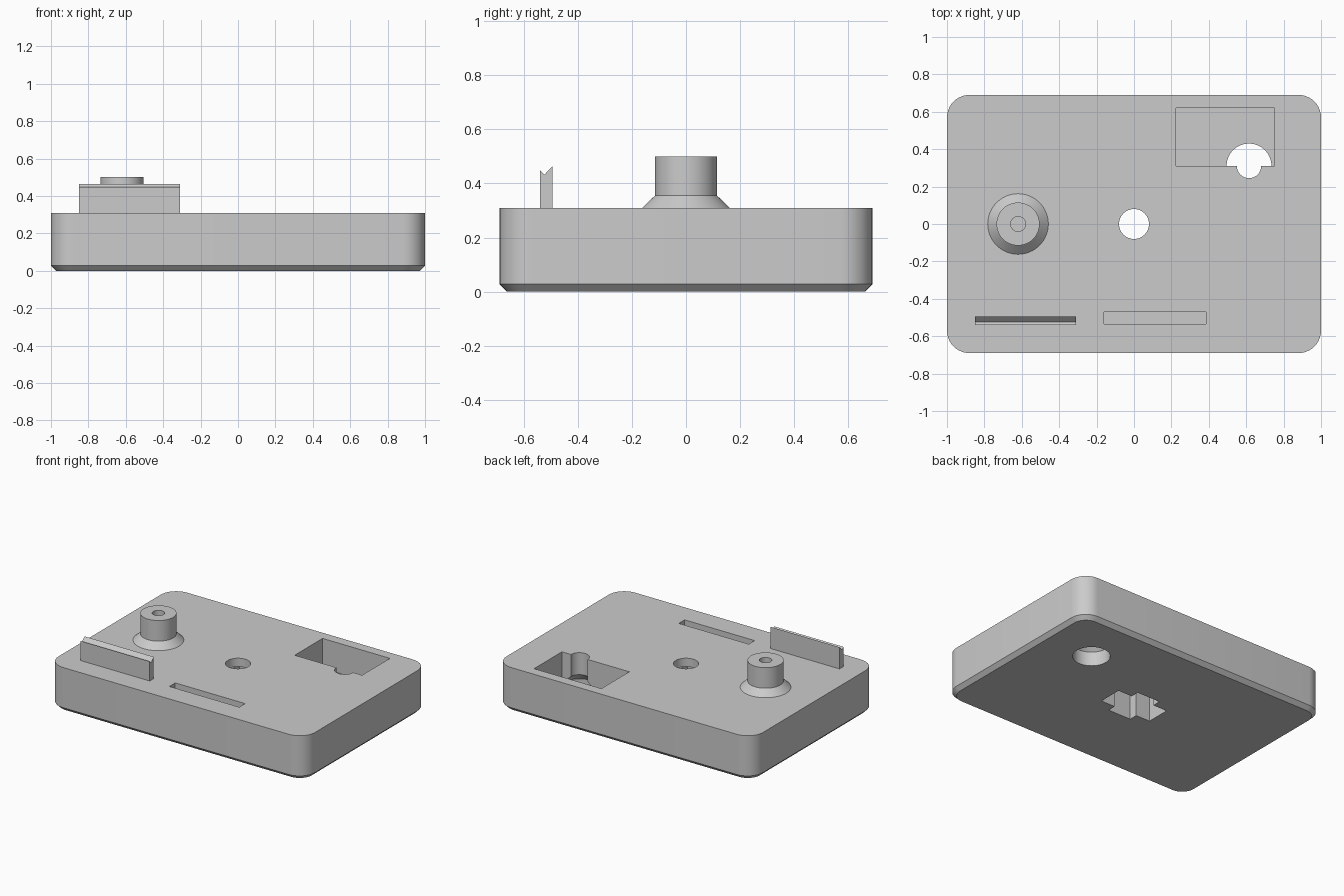
import bpy, bmesh, math

cube = bpy.data.objects.get("Cube")
if cube:
    bpy.data.objects.remove(cube, do_unlink=True)

grey = bpy.data.materials.new("light_grey")
grey.use_nodes = True
COLOUR = (0.6, 0.6, 0.6, 1)
grey.diffuse_color = COLOUR
grey.node_tree.nodes["Principled BSDF"].inputs["Base Color"].default_value = COLOUR

TOP = 0.31
HALF_Y = 0.69


def make_object(name, bm):
    bmesh.ops.recalc_face_normals(bm, faces=bm.faces)
    mesh = bpy.data.meshes.new(name)
    bm.to_mesh(mesh)
    bm.free()
    mesh.materials.append(grey)
    obj = bpy.data.objects.new(name, mesh)
    bpy.context.collection.objects.link(obj)
    return obj


def box(name, x0, x1, y0, y1, z0, z1):
    bm = bmesh.new()
    bmesh.ops.create_cube(bm, size=1)
    for v in bm.verts:
        v.co = ((x0 + x1) / 2 + v.co.x * (x1 - x0),
                (y0 + y1) / 2 + v.co.y * (y1 - y0),
                (z0 + z1) / 2 + v.co.z * (z1 - z0))
    return make_object(name, bm)


def lathe(name, x, y, profile, steps=64):
    """Spin (radius, height) points about a vertical axis."""
    bm = bmesh.new()
    verts = [bm.verts.new((x + r, y, z)) for r, z in profile]
    edges = [bm.edges.new(pair) for pair in zip(verts, verts[1:])]
    bmesh.ops.spin(bm, geom=verts + edges, cent=(x, y, 0), axis=(0, 0, 1),
                   angle=math.tau, steps=steps, use_duplicate=False)
    bmesh.ops.remove_doubles(bm, verts=bm.verts, dist=1e-5)
    return make_object(name, bm)


def outline(inset, radius=0.12, steps=10):
    """Rounded rectangle, shrunk by an inset."""
    points = []
    for k, (sx, sy) in enumerate([(1, 1), (-1, 1), (-1, -1), (1, -1)]):
        for i in range(steps + 1):
            a = (k + i / steps) * math.pi / 2
            points.append((sx * (1 - radius) + (radius - inset) * math.cos(a),
                           sy * (HALF_Y - radius) + (radius - inset) * math.sin(a)))
    return points


def cut(target, cutter):
    mod = target.modifiers.new("cut", "BOOLEAN")
    mod.operation = "DIFFERENCE"
    mod.solver = "EXACT"
    mod.object = cutter
    bpy.context.view_layer.objects.active = target
    bpy.ops.object.modifier_apply(modifier=mod.name)
    bpy.data.objects.remove(cutter, do_unlink=True)


# Rounded base block with a chamfered lower edge
bm = bmesh.new()
rings = [[bm.verts.new((x, y, z)) for x, y in outline(inset)]
         for inset, z in [(0.027, 0), (0, 0.027), (0, TOP)]]
for low, high in zip(rings, rings[1:]):
    for i in range(len(low)):
        j = (i + 1) % len(low)
        bm.faces.new((low[i], low[j], high[j], high[i]))
bm.faces.new(rings[0][::-1])
bm.faces.new(rings[-1])
base = make_object("base_block", bm)

# Long slot and rectangular pocket in the top
cut(base, box("slot_cutter", -0.16, 0.385, -0.535, -0.47, 0.155, 0.4))
cut(base, box("pocket_cutter", 0.225, 0.75, 0.31, 0.62, 0.1, 0.4))
# Stepped hole that flares towards the underside
cut(base, lathe("screw_hole_cutter", 0.615, 0.31,
                [(0, -0.1), (0.12, -0.1), (0.12, 0.1), (0.065, 0.155), (0.065, 0.4), (0, 0.4)]))
# Round hole in the top, opening into a cross-shaped recess below
cut(base, lathe("centre_hole_cutter", 0, 0, [(0, 0.1), (0.08, 0.1), (0.08, 0.4), (0, 0.4)]))
cut(base, box("cross_long_cutter", -0.2, 0.2, -0.085, 0.085, -0.1, 0.25))
cut(base, box("cross_short_cutter", -0.09, 0.09, -0.145, 0.145, -0.1, 0.25))

# Round post with a flared foot and a blind hole
post = lathe("round_post", -0.62, 0,
             [(0.162, TOP), (0.115, 0.355), (0.115, 0.5), (0.04, 0.5), (0.04, 0.36), (0, 0.36)])

# Thin upright rail with a notched top
bm = bmesh.new()
profile = [(-0.54, TOP), (-0.495, TOP), (-0.495, 0.463), (-0.524, 0.433), (-0.54, 0.448)]
ends = [[bm.verts.new((x, y, z)) for y, z in profile] for x in (-0.85, -0.31)]
for i in range(len(profile)):
    j = (i + 1) % len(profile)
    bm.faces.new((ends[0][i], ends[0][j], ends[1][j], ends[1][i]))
for end in ends:
    bm.faces.new(end)
make_object("notched_rail", bm)

# Smooth the round walls, keeping edges sharp
bpy.ops.object.select_all(action="DESELECT")
for obj in (base, post):
    obj.select_set(True)
    bpy.context.view_layer.objects.active = obj
bpy.ops.object.shade_smooth_by_angle(angle=math.radians(30))
